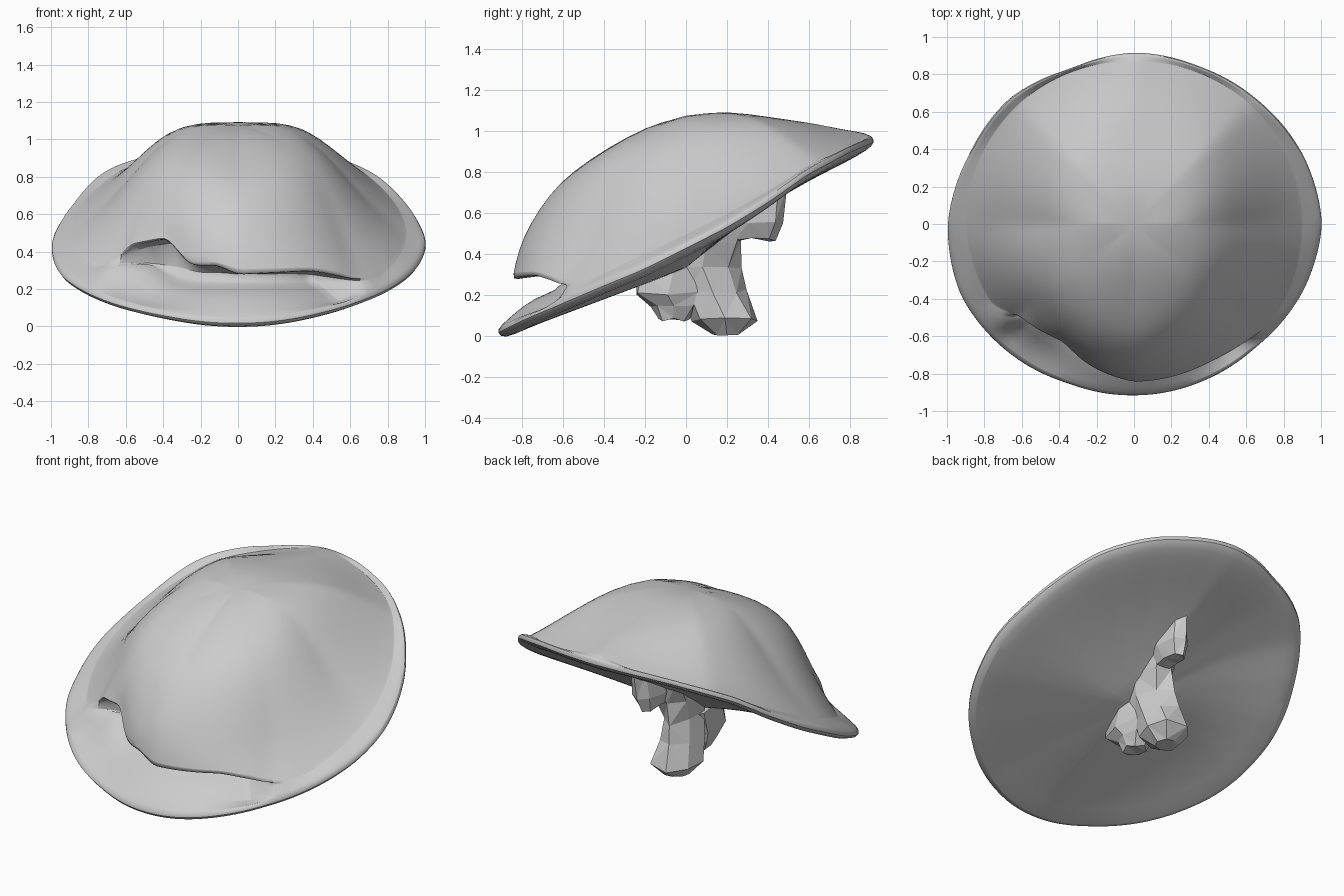
import bpy, bmesh, math, random
from mathutils import Vector

random.seed(4)
cube = bpy.data.objects.get("Cube")
if cube:
    bpy.data.objects.remove(cube)

grey = bpy.data.materials.new("plain_grey")
grey.use_nodes = True
grey.diffuse_color = (0.6, 0.6, 0.6, 1)
grey.node_tree.nodes["Principled BSDF"].inputs["Base Color"].default_value = (0.6, 0.6, 0.6, 1)


def sample(keys, t):
    """Straight-line interpolation through (position, values...) keys."""
    for a, b in zip(keys, keys[1:]):
        if t <= b[0]:
            f = (t - a[0]) / (b[0] - a[0])
            return [p + (q - p) * f for p, q in zip(a[1:], b[1:])]
    return list(keys[-1][1:])


def mix(p, q, f):
    return tuple(a + (b - a) * f for a, b in zip(p, q))


def loft(bm, rings, first=None, last=None):
    """Join closed rings of points; optional end points become fans."""
    rows = [[bm.verts.new(p) for p in ring] for ring in rings]
    n = len(rows[0])
    for a, b in zip(rows, rows[1:]):
        for i in range(n):
            j = (i + 1) % n
            bm.faces.new((a[i], a[j], b[j], b[i]))
    for row, tip in ((rows[0], first), (rows[-1], last)):
        if tip is None:
            bm.faces.new(row)
        else:
            v = bm.verts.new(tip)
            for i in range(n):
                bm.faces.new((row[i], row[(i + 1) % n], v))
    bmesh.ops.recalc_face_normals(bm, faces=bm.faces)


def finish(bm, name):
    mesh = bpy.data.meshes.new(name)
    bm.to_mesh(mesh)
    bm.free()
    mesh.materials.append(grey)
    obj = bpy.data.objects.new(name, mesh)
    bpy.context.collection.objects.link(obj)
    return obj


# Cap: angles run in degrees from the front, positive towards +x
RADIUS = [.925, .925, .935, .98, 1.015, .985, .945, .92, .925,
          .905, .955, .965, 1.005, 1.01, .97, .93, .925]
RIM_Z = [(-.92, .02), (-.8, .08), (-.62, .155), (-.42, .24), (-.2, .33), (0, .43),
         (.2, .53), (.4, .65), (.6, .79), (.8, .895), (.92, .945)]
BACK = (.2, 1.1, .4, 1.07, .55, 1.05, .65, 1.035, .75, 1.015, .82, 1.005)
SIDE = (.2, 1.08, .34, 1.03, .47, .92, .58, .79, .7, .66, .82, .55)
DOME = [  # angle, then distance and height pairs
    (-180, *BACK),
    (-135, .2, 1.095, .4, 1.075, .52, 1.03, .63, .96, .74, .89, .83, .85),
    (-90, *SIDE),
    (-50, .2, 1.04, .4, .96, .5, .89, .61, .78, .7, .58, .78, .4),
    (0, .2, 1.015, .4, .9, .57, .79, .67, .69, .77, .54, .82, .42),
    (50, .2, 1.04, .4, .95, .5, .86, .6, .73, .7, .54, .79, .37),
    (90, *SIDE),
    (135, .2, 1.095, .4, 1.08, .52, 1.045, .63, .995, .74, .935, .83, .885),
    (180, *BACK)]
LIP = [  # angle, distance, height, how far the mouth is open
    (-180, .87, .995, 0), (-135, .89, .835, 0), (-90, .9, .495, 0), (-60, .87, .31, 0),
    (-52, .79, .38, 0), (-48, .78, .44, .8), (-31, .735, .48, 1), (-19, .79, .33, 1),
    (-8, .825, .335, 1), (0, .85, .285, 1), (29, .85, .305, 1), (41, .87, .275, 1),
    (46, .88, .25, 0), (60, .9, .28, 0), (90, .9, .495, 0), (135, .89, .855, 0),
    (180, .87, .995, 0)]


def cap_section(angle):
    turn = (angle % 360) / 22.5
    k = int(turn)
    rim = RADIUS[k] + (RADIUS[k + 1] - RADIUS[k]) * (turn - k)
    rad = math.radians(angle)
    z = sample(RIM_Z, -rim * math.cos(rad))[0]
    d = sample(DOME, angle)
    lip_r, lip_z, opened = sample(LIP, angle)
    lip = (lip_r, lip_z)
    pts = []
    for r, h in zip(d[::2], d[1::2]):
        r = min(r, lip_r - .01 * (6 - len(pts)))
        pts.append((r, max(h, lip_z + .01)))
    edge = (rim - .015, z + .03)
    raised = .2 + .13 * min(1, max(0, -angle / 45)) ** 4
    # mouth: roof, back wall, floor, then the brim in front of it
    inside = [(lip_r - .12, lip_z + .01), (.58, .29), (.63, raised + .02)]
    pts += [lip, mix(lip, (lip_r - .01, lip_z - .015), opened)]
    pts += [mix(mix(lip, edge, .1 * (i + 1)), p, opened) for i, p in enumerate(inside)]
    pts += [mix(mix(lip, edge, .45), (.74, raised - .01), opened),
            mix(mix(lip, edge, .7), (.84, raised * .55), opened),
            edge, (rim, z), (rim - .035, z - .035)]
    # underside, shallow bowl that rises towards the back and the -x side
    rise = .06 * (max(0, -math.cos(rad)) + max(0, -math.sin(rad)))
    for s in (.85, .65, .45, .25):
        under = .33 + (z - .035 - .33) * s + rise * math.sin(math.pi * s)
        pts.append((rim * s, under))
    return [(r * math.sin(rad), -r * math.cos(rad), h) for r, h in pts]


COLUMNS = 90
sections = [cap_section(-180 + 360 * i / COLUMNS) for i in range(COLUMNS)]
bm = bmesh.new()
loft(bm, list(zip(*sections)), (0, 0, 1.075), (0, 0, .33))
cap = finish(bm, "cap")
bpy.context.view_layer.objects.active = cap
cap.select_set(True)
smooth = cap.modifiers.new("soften", "SUBSURF")
smooth.levels = smooth.render_levels = 1
bpy.ops.object.shade_smooth_by_angle(angle=math.radians(40))


# Stem pieces: faceted lofts, each ring is x, y, z, half width, half depth
def faceted(name, rings, sides=7, rough=.15):
    bm = bmesh.new()
    loops = []
    for x, y, z, w, d in rings:
        ring = []
        for i in range(sides):
            a = math.tau * i / sides
            f = 1 + random.uniform(-rough, rough)
            ring.append(Vector((x + w * f * math.cos(a), y + d * f * math.sin(a),
                                z + random.uniform(0, .02))))
        loops.append(ring)
    loft(bm, loops)
    bmesh.ops.triangulate(bm, faces=bm.faces)
    return finish(bm, name)


faceted("stem", [(-.07, .2, .002, .07, .07), (-.07, .19, .07, .14, .15),
                 (-.06, .13, .21, .11, .15), (-.05, .08, .33, .10, .18),
                 (-.03, .1, .45, .11, .18), (0, .16, .6, .12, .2)])
faceted("stem_back_fin", [(.0, .32, .46, .05, .12), (.01, .31, .55, .08, .17),
                          (.02, .3, .72, .06, .2)], 8, .06)
faceted("stem_front_root", [(-.05, -.06, .07, .06, .07), (-.05, -.06, .13, .09, .11),
                            (-.05, -.09, .2, .10, .18), (-.05, -.05, .34, .10, .18)])
